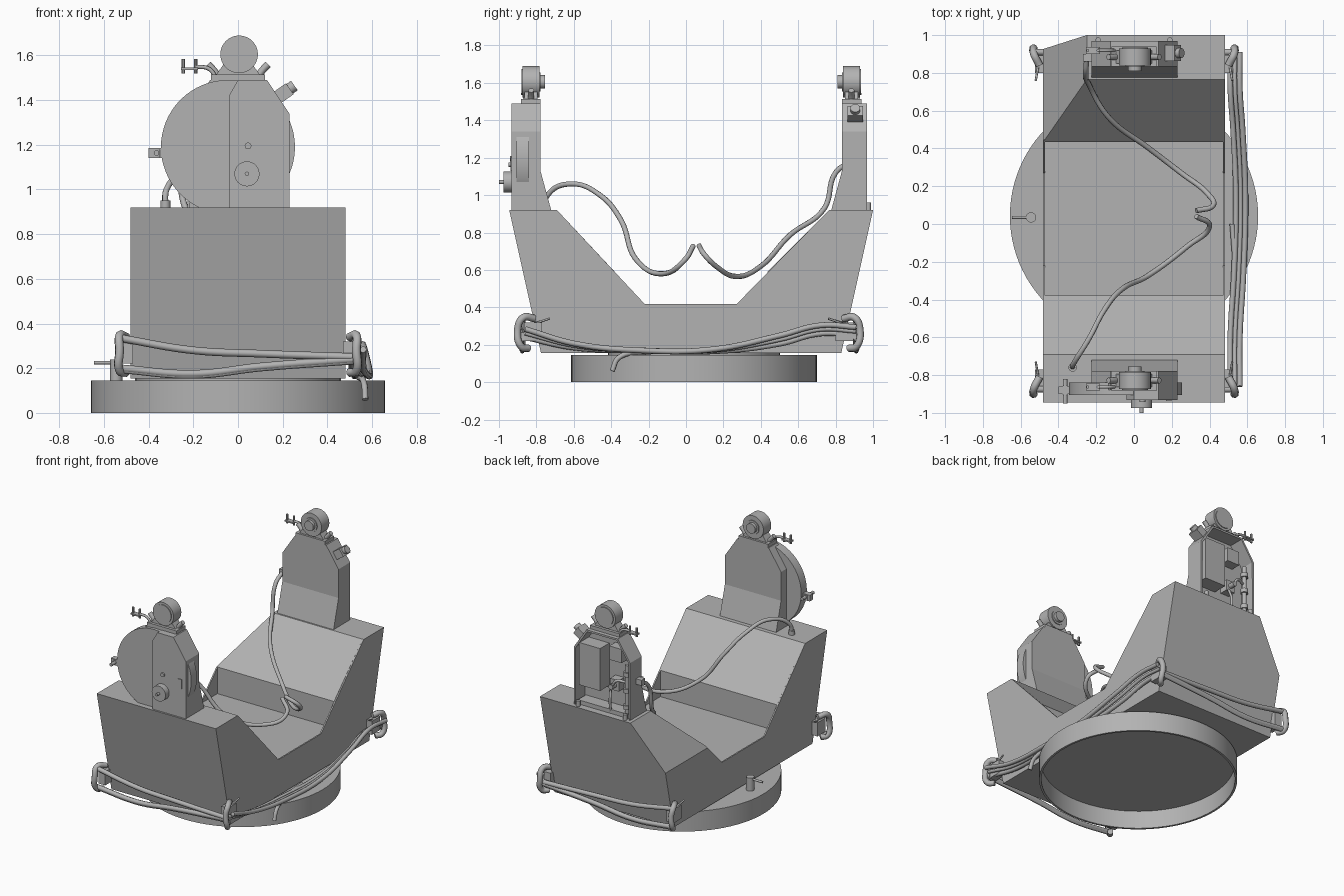
import bpy, bmesh, math
from mathutils import Vector

cube = bpy.data.objects.get("Cube")
if cube:
    bpy.data.objects.remove(cube, do_unlink=True)

grey = bpy.data.materials.new("neutral grey")
grey.use_nodes = True
COLOUR = (0.45, 0.45, 0.45, 1)
grey.diffuse_color = COLOUR
grey.node_tree.nodes["Principled BSDF"].inputs["Base Color"].default_value = COLOUR


def finish(name, bm, smooth=False):
    bmesh.ops.recalc_face_normals(bm, faces=bm.faces)
    me = bpy.data.meshes.new(name)
    bm.to_mesh(me)
    bm.free()
    ob = bpy.data.objects.new(name, me)
    bpy.context.collection.objects.link(ob)
    me.materials.append(grey)
    if smooth:
        bpy.ops.object.select_all(action='DESELECT')
        bpy.context.view_layer.objects.active = ob
        ob.select_set(True)
        bpy.ops.object.shade_smooth_by_angle(angle=math.radians(35))
    return ob


def prism(name, pts, axis, a, b, pocket=0, smooth=False):
    """Extrude a 2D outline along an axis from a to b; pocket hollows the b end."""
    bm = bmesh.new()
    place = {'x': lambda p, t: (t, p[0], p[1]),
             'y': lambda p, t: (p[0], t, p[1]),
             'z': lambda p, t: (p[0], p[1], t)}[axis]
    lo = [bm.verts.new(place(p, a)) for p in pts]
    hi = [bm.verts.new(place(p, b)) for p in pts]
    bm.faces.new(lo)
    end = bm.faces.new(hi)
    for i in range(len(pts)):
        j = (i + 1) % len(pts)
        bm.faces.new((lo[i], lo[j], hi[j], hi[i]))
    bmesh.ops.recalc_face_normals(bm, faces=bm.faces)
    if pocket:
        bmesh.ops.inset_region(bm, faces=[end], thickness=0.015)
        bmesh.ops.inset_region(bm, faces=[end], thickness=0.0005, depth=-pocket)
    return finish(name, bm, smooth)


def box(name, x, y, z):
    return prism(name, [(x[0], y[0]), (x[1], y[0]), (x[1], y[1]), (x[0], y[1])], 'z', *z)


def circle(u, v, r, n=32):
    return [(u + r * math.cos(math.tau * i / n), v + r * math.sin(math.tau * i / n)) for i in range(n)]


def cyl(name, axis, u, v, r, a, b, n=32, pocket=0):
    return prism(name, circle(u, v, r, n), axis, a, b, pocket, True)


def tube(name, pts, r=0.011):
    """Smooth hose through the points, turned into a mesh."""
    cu = bpy.data.curves.new(name, 'CURVE')
    cu.dimensions = '3D'
    cu.bevel_depth, cu.bevel_resolution = r, 2
    cu.resolution_u, cu.use_fill_caps = 8, True
    sp = cu.splines.new('BEZIER')
    sp.bezier_points.add(len(pts) - 1)
    for bp, p in zip(sp.bezier_points, pts):
        bp.co = p
        bp.handle_left_type = bp.handle_right_type = 'AUTO'
    ob = bpy.data.objects.new(name, cu)
    bpy.context.collection.objects.link(ob)
    cu.materials.append(grey)
    bpy.ops.object.select_all(action='DESELECT')
    bpy.context.view_layer.objects.active = ob
    ob.select_set(True)
    bpy.ops.object.convert(target='MESH')
    bpy.ops.object.shade_smooth_by_angle(angle=math.radians(50))


# Turntable: shallow drum, open underneath, with a small post on its rim
cyl("turntable_drum", 'z', 0, 0.043, 0.657, 0.145, 0, 96, 0.13)
cyl("turntable_spacer", 'z', 0, 0.043, 0.46, 0.14, 0.16, 48)
cyl("rim_post", 'z', -0.545, 0.035, 0.027, 0.14, 0.24, 20)
cyl("rim_post_rod", 'x', 0.035, 0.225, 0.008, -0.645, -0.52, 12)

# U-shaped body: stepped core between two thin side panels
outer_front = [(-0.69, 0.92), (-0.945, 0.92), (-0.775, 0.155)]
outer_back = [(0.83, 0.155), (1.0, 0.92), (0.765, 0.92)]
core = outer_front + outer_back + [(0.435, 0.59), (0.435, 0.395), (-0.378, 0.395), (-0.378, 0.587)]
panel = outer_front + outer_back + [(0.27, 0.417), (-0.22, 0.417)]
body = [prism("body_core", core, 'x', -0.473, 0.473),
        prism("body_panel_left", panel, 'x', 0.472, 0.482),
        prism("body_panel_right", panel, 'x', -0.482, -0.472)]
# Sloping cut across the rear right corner
cutter = prism("corner_cutter", [(-0.25, 0.92), (-0.48, 0.59), (-0.55, 0.49), (-0.55, 1.1), (-0.125, 1.1)],
               'y', 0.2, 1.2)
cutter.hide_render = True
for ob in body:
    mod = ob.modifiers.new("corner_cut", 'BOOLEAN')
    mod.operation, mod.object, mod.solver = 'DIFFERENCE', cutter, 'EXACT'
    bpy.ops.object.select_all(action='DESELECT')
    bpy.context.view_layer.objects.active = ob
    ob.select_set(True)
    bpy.ops.object.modifier_apply(modifier=mod.name)
bpy.data.objects.remove(cutter, do_unlink=True)

# Two upright arms, each a tray open to the outside, with a bearing on top
ARM = [(-0.225, 0.9), (0.23, 0.9), (0.23, 1.34), (0.13, 1.49), (-0.125, 1.49), (-0.225, 1.34)]
for side, s, inner, outer in (("front", -1, -0.778, -0.88), ("back", 1, 0.834, 0.968)):
    prism(side + "_arm", ARM, 'y', inner, outer, 0.085 if s < 0 else 0.11)
    prism(side + "_arm_foot", [(inner, 1.13), (inner - s * 0.06, 0.91), (inner + s * 0.02, 0.91),
                               (inner + s * 0.02, 1.13)], 'x', -0.225, 0.23)
    mid = inner + s * 0.05
    box(side + "_bearing_plate", (-0.12, 0.12), sorted((mid - s * 0.05, mid + s * 0.055)), (1.485, 1.515))
    prism(side + "_bearing_foot", [(-0.1, 1.51), (0.1, 1.51), (0.065, 1.56), (-0.065, 1.56)],
          'y', mid - s * 0.035, mid + s * 0.035)
    cyl(side + "_bearing_ring", 'y', 0.005, 1.605, 0.084, mid - s * 0.045, mid + s * 0.045, 48)
    for t in (-1, 1):
        cyl(side + "_bearing_cap", 'y', 0.005, 1.605, 0.068 if t * s < 0 and s < 0 or t > 0 else 0.05,
            mid, mid + t * s * 0.051, 40)
        tube(side + "_clamp_bolt", [(t * 0.095, mid, 1.515), (t * 0.115, mid, 1.54), (t * 0.135, mid, 1.56)], 0.016)
    cyl(side + "_bearing_stub", 'y', 0.005, 1.605, 0.036, mid, mid - s * 0.073, 24)
    # Sensor bracket reaching out beside the bearing
    by = mid + s * 0.035
    tube(side + "_sensor_arm", [(-0.1, by, 1.505), (-0.13, by, 1.54), (-0.19, by, 1.55)], 0.009)
    box(side + "_sensor_plate", (-0.255, -0.18), (by - 0.018, by + 0.018), (1.535, 1.545))
    for x in (-0.245, -0.19):
        cyl(side + "_sensor_pin", 'z', x, by, 0.008, 1.52, 1.585, 10)

# Front arm cover: round shell plus flat panel, with its fittings
cyl("cover_round", 'y', -0.045, 1.19, 0.3, -0.84, -0.905, 64)
prism("cover_panel", [(-0.04, 0.91), (0.23, 0.91), (0.23, 1.34), (0.13, 1.49), (0.0, 1.49), (-0.04, 1.42)],
      'y', -0.87, -0.932)
box("cover_lug", (-0.4, -0.32), (-0.9, -0.86), (1.14, 1.185))
cyl("cover_lug_pin", 'y', -0.365, 1.163, 0.012, -0.95, -0.82, 12)
cyl("cover_lug_post", 'z', -0.365, -0.88, 0.026, 1.145, 1.18, 16)
cyl("crank_disc", 'y', 0.04, 1.07, 0.056, -0.93, -0.975, 32)
cyl("crank_shaft", 'y', 0.04, 1.07, 0.01, -0.97, -1.0, 12)
cyl("cover_button", 'y', 0.045, 1.195, 0.015, -0.93, -0.942, 16)
box("cover_slot", (0.17, 0.198), (-0.938, -0.93), (1.13, 1.2))

# Tilted camera housing on the back arm's chamfer
housing = box("camera_housing", (-0.03, 0.03), (-0.042, 0.042), (-0.02, 0.045))
lens = cyl("camera_lens", 'z', 0, 0, 0.026, 0.04, 0.07, 20)
for ob in (housing, lens):
    ob.location = (0.195, 0.905, 1.425)
    ob.rotation_euler = (0, math.radians(55), 0)

# Machinery inside the open back arm
box("control_box", (0.02, 0.19), (0.85, 0.965), (1.07, 1.38))
box("relay_box", (-0.13, -0.03), (0.85, 0.93), (1.3, 1.4))
box("valve_block", (-0.1, -0.03), (0.85, 0.92), (1.08, 1.16))
box("lower_shelf", (-0.21, 0.21), (0.85, 0.95), (0.92, 0.95))
cyl("piston", 'z', -0.175, 0.93, 0.016, 0.94, 1.3, 16)
for z in (0.98, 1.1, 1.22):
    cyl("piston_collar", 'z', -0.175, 0.93, 0.026, z, z + 0.03, 16)
cyl("valve_rod", 'y', -0.065, 1.12, 0.018, 0.9, 0.965, 16)
tube("valve_hose", [(-0.065, 0.95, 1.12), (-0.1, 0.95, 1.17), (-0.16, 0.93, 1.17)], 0.01)
tube("drain_hose", [(-0.04, 0.93, 1.08), (-0.05, 0.95, 1.0), (-0.05, 0.94, 0.92)], 0.009)
for x in (-0.19, 0.19):
    cyl("arm_foot_stud", 'z', x, 0.975, 0.014, 0.91, 0.96, 12)

# Hoses drooping from the arms into the well
tube("front_hose", [(-0.325, -0.76, 0.91), (-0.32, -0.74, 1.0), (-0.24, -0.61, 1.06), (-0.16, -0.46, 1.0),
                    (-0.07, -0.35, 0.87), (0.08, -0.27, 0.66), (0.28, -0.12, 0.58), (0.4, -0.01, 0.65),
                    (0.33, 0.04, 0.73)], 0.014)
cyl("front_hose_socket", 'z', -0.325, -0.76, 0.022, 0.91, 0.95, 16)
tube("back_hose", [(-0.25, 0.88, 1.18), (-0.255, 0.8, 1.12), (-0.24, 0.74, 0.93), (-0.13, 0.56, 0.79),
                   (0.08, 0.4, 0.62), (0.25, 0.27, 0.565), (0.39, 0.16, 0.62), (0.42, 0.1, 0.68),
                   (0.33, 0.07, 0.73)], 0.014)
box("back_hose_lug", (-0.27, -0.22), (0.86, 0.9), (1.16, 1.2))

# Corner hose guides
for x in (-1, 1):
    for side, yc in (("front", -0.85), ("back", 0.88)):
        s = math.copysign(1, yc)
        box(side + "_guide_bracket", sorted((x * 0.47, x * 0.525)), sorted((yc - s * 0.08, yc + s * 0.015)), (0.22, 0.32))
        loop = [(x * 0.5, yc - s * 0.04, 0.34), (x * 0.53, yc + s * 0.02, 0.345), (x * 0.53, yc + s * 0.05, 0.28),
                (x * 0.53, yc + s * 0.03, 0.19), (x * 0.5, yc - s * 0.01, 0.18)]
        tube(side + "_guide_loop", loop, 0.02)
        tube(side + "_guide_rod", [(x * 0.5, yc, 0.3), (x * 0.52, yc - s * 0.12, 0.34)], 0.006)

# Hoses slung between the guides at front, back and left side
for y, side in ((-0.875, "front"), (0.91, "back")):
    for z0, zm, z1, r in ((0.335, 0.28, 0.25, 0.017), (0.2, 0.175, 0.24, 0.017), (0.19, 0.165, 0.23, 0.012)):
        tube(side + "_slung_hose", [(-0.53, y, z0), (-0.2, y, zm), (0.1, y, (zm + z1) / 2), (0.53, y, z1)], r)
for i, r in enumerate((0.015, 0.012, 0.015)):
    x, dz = 0.51 + 0.025 * i, 0.022 * i
    tube("side_slung_hose", [(x, -0.86, 0.24 + dz), (x, -0.6, 0.185 + dz / 2), (x + 0.02, -0.25, 0.17),
                             (x + 0.03, 0.15, 0.165 + dz / 4), (x + 0.015, 0.5, 0.205 + dz),
                             (x, 0.72, 0.26 + dz), (x, 0.91, 0.25 + dz)], r)
tube("loose_hose_end", [(0.52, 0.0, 0.165), (0.54, -0.22, 0.16), (0.565, -0.36, 0.13), (0.57, -0.395, 0.06)], 0.014)
